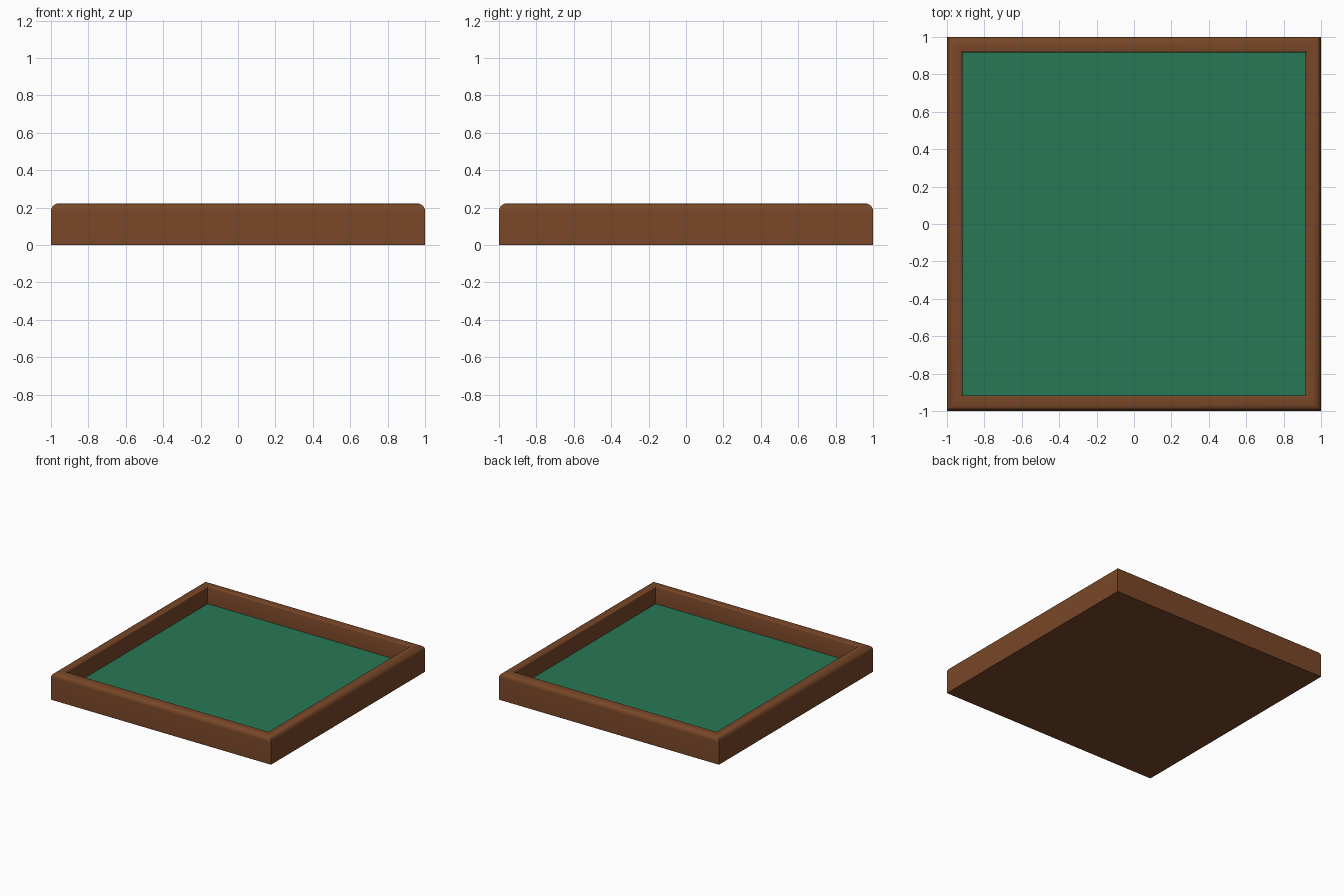
import bpy, bmesh, math

if "Cube" in bpy.data.objects:
    bpy.data.objects.remove(bpy.data.objects["Cube"])

def material(name, rgb):
    m = bpy.data.materials.new(name)
    m.diffuse_color = (*rgb, 1)
    m.use_nodes = True
    m.node_tree.nodes["Principled BSDF"].inputs["Base Color"].default_value = m.diffuse_color
    return m

wood = material("brown wood", (0.19, 0.063, 0.021))
felt = material("green felt", (0.022, 0.19, 0.092))

H, FLOOR, INNER, R, r = 0.222, 0.077, 0.918, 0.04, 0.012

def arc(cx, cz, rad, a0, a1, n):
    return [(cx + rad * math.cos(math.radians(a0 + (a1 - a0) * i / n)),
             cz + rad * math.sin(math.radians(a0 + (a1 - a0) * i / n))) for i in range(n + 1)]

def square_lathe(name, profile, mat):
    """Sweep a (half width, height) profile round a square with mitred corners, capping both ends."""
    bm = bmesh.new()
    rings = [[bm.verts.new((sx * d, sy * d, z)) for sx, sy in ((-1, -1), (1, -1), (1, 1), (-1, 1))]
             for d, z in profile]
    for a, b in zip(rings, rings[1:]):
        for i in range(4):
            j = (i + 1) % 4
            bm.faces.new((a[i], a[j], b[j], b[i]))
    bm.faces.new(rings[0][::-1])
    bm.faces.new(rings[-1])
    me = bpy.data.meshes.new(name)
    bm.to_mesh(me)
    bm.free()
    me.materials.append(mat)
    ob = bpy.data.objects.new(name, me)
    bpy.context.collection.objects.link(ob)
    bpy.ops.object.select_all(action='DESELECT')
    ob.select_set(True)
    bpy.context.view_layer.objects.active = ob
    bpy.ops.object.shade_smooth_by_angle(angle=math.radians(35))
    return ob

# wooden tray: base, outer wall, rounded rim, inner wall and recessed floor
square_lathe("tray", [(1, 0)] + arc(1 - R, H - R, R, 0, 90, 6)
             + arc(INNER + r, H - r, r, 90, 180, 3) + [(INNER, FLOOR - 0.008)], wood)

# felt lining on the tray floor
square_lathe("felt_lining", [(INNER - 0.0005, FLOOR - 0.007), (INNER - 0.0005, FLOOR)], felt)
